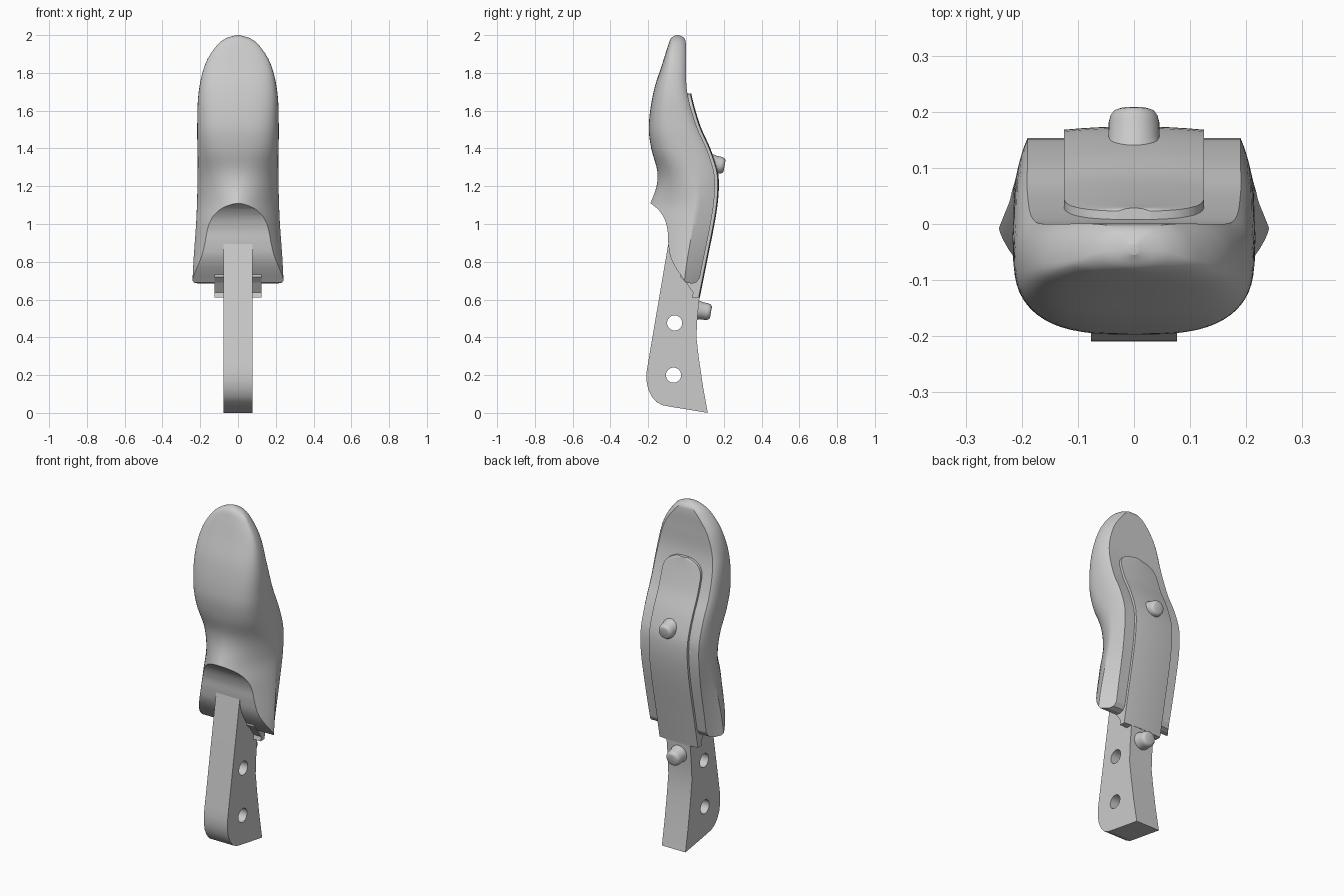
import bpy, bmesh, math
from mathutils import Vector, Matrix

cube = bpy.data.objects.get("Cube")
if cube:
    bpy.data.objects.remove(cube, do_unlink=True)

grey = bpy.data.materials.new("plain_grey")
grey.use_nodes = True
grey.diffuse_color = (0.6, 0.6, 0.6, 1)
grey.node_tree.nodes["Principled BSDF"].inputs["Base Color"].default_value = grey.diffuse_color


def finish(name, bm):
    bmesh.ops.recalc_face_normals(bm, faces=bm.faces)
    mesh = bpy.data.meshes.new(name)
    bm.to_mesh(mesh)
    bm.free()
    obj = bpy.data.objects.new(name, mesh)
    bpy.context.collection.objects.link(obj)
    mesh.materials.append(grey)
    return obj


def activate(obj):
    bpy.ops.object.select_all(action='DESELECT')
    obj.select_set(True)
    bpy.context.view_layer.objects.active = obj


def smooth(obj, degrees=30):
    activate(obj)
    bpy.ops.object.shade_smooth_by_angle(angle=math.radians(degrees))


def subtract(obj, cutter):
    mod = obj.modifiers.new("cut", 'BOOLEAN')
    mod.operation = 'DIFFERENCE'
    mod.solver = 'EXACT'
    mod.object = cutter
    activate(obj)
    bpy.ops.object.modifier_apply(modifier=mod.name)
    bpy.data.objects.remove(cutter, do_unlink=True)


def loft(name, rings):
    """Skin a list of closed rings and cap both ends."""
    bm = bmesh.new()
    rows = [[bm.verts.new(p) for p in ring] for ring in rings]
    n = len(rows[0])
    for a, b in zip(rows, rows[1:]):
        for i in range(n):
            j = (i + 1) % n
            bm.faces.new((a[i], a[j], b[j], b[i]))
    bm.faces.new(rows[0])
    bm.faces.new(rows[-1])
    return finish(name, bm)


def prism(name, outline, half):
    """Extrude a (y, z) outline symmetrically along x."""
    return loft(name, [[(x, y, z) for y, z in outline] for x in (-half, half)])


def curve(points, t):
    """Smooth interpolation of rows whose first entry is the parameter."""
    k = 0
    while k < len(points) - 2 and t > points[k + 1][0]:
        k += 1
    p, q = points[k], points[k + 1]
    o, r = points[max(k - 1, 0)], points[min(k + 2, len(points) - 1)]
    h = q[0] - p[0]
    s = (t - p[0]) / h
    out = []
    for i in range(1, len(p)):
        m = (q[i] - o[i]) / (q[0] - o[0]) * h
        n = (r[i] - p[i]) / (r[0] - p[0]) * h
        out.append((2*s**3 - 3*s*s + 1) * p[i] + (s**3 - 2*s*s + s) * m
                   + (3*s*s - 2*s**3) * q[i] + (s**3 - s*s) * n)
    return out


# Body stations: height, front y, back y, ridge y, half width, back half width, roundness
stations = [
    (.6, -.27, .05, -.02, .245, .18, 1.4),
    (.8, -.25, .09, .005, .236, .186, 1.4),
    (1, -.235, .13, .04, .222, .188, 1.4),
    (1.11, -.188, .147, .06, .217, .19, 1.5),
    (1.2, -.156, .153, .06, .215, .19, 1.8),
    (1.28, -.152, .147, .05, .214, .19, 2.2),
    (1.4, -.184, .108, .01, .215, .19, 2.8),
    (1.52, -.197, .055, -.03, .216, .19, 3),
    (1.7, -.172, .006, -.06, .208, .178, 3),
    (1.85, -.125, 0, -.07, .172, .138, 2.8),
    (1.95, -.093, 0, -.065, .108, .068, 2.4),
    (1.985, -.078, -.01, -.05, .06, .025, 2),
    (2, -.055, -.035, -.045, .008, .004, 2)]


def body_ring(z):
    front, back, ridge, wide, flat, power = curve(stations, z)
    half = []
    for i in range(17):
        a = math.pi / 2 * i / 16
        half.append((wide * math.sin(a) ** (2 / power),
                     ridge + (front - ridge) * max(math.cos(a), 0) ** (2 / power)))
    bulge = min(1, max(0, (z - 1.1) / .3))
    cx = (wide + flat) / 2 + bulge * (wide - flat) * .45
    cy = (ridge + back) / 2 + bulge * (back - ridge) * .2
    for i in range(1, 7):
        t = i / 6
        half.append(((1-t)**2 * wide + 2*t*(1-t) * cx + t*t * flat,
                     (1-t)**2 * ridge + 2*t*(1-t) * cy + t*t * back))
    ring = half + [(-x, y) for x, y in reversed(half[1:])]
    return [(x, y, z) for x, y in ring]


heights = [.6 + 1.3 * i / 52 for i in range(52)]
heights += [2 - .1 * (1 - i / 14) ** 2 for i in range(15)]
body = loft("grip_body", [body_ring(z) for z in heights])

# Concave underside of the body, swept straight across
under = [(.69, .0), (.77, -.055), (.83, -.083), (.9, -.094), (.97, -.098),
         (1.03, -.115), (1.08, -.15), (1.115, -.195)]
arch = [(curve(under, z)[0], z) for z in [.69 + .425 * i / 24 for i in range(25)]]
cutter = prism("arch_cutter", arch + [(-.5, 1.25), (-.5, .4), (.3, .4), (.3, .8),
                                      (.1, .77), (.072, .715), (.058, .693), (.035, .684)], .5)
subtract(body, cutter)
smooth(body)


# Back strap following the rear of the body
def strap_ring(z):
    t = max(0, (z - 1.59) / .1)
    w = .125 * max(1 - t ** 2.4, .03) ** (1 / 2.4)
    y = curve(stations, z)[1]
    outer = [(w * k / 4, y + .021 - .006 * (k / 4) ** 2, z) for k in range(-4, 5)]
    return outer + [(w, y - .02, z), (-w, y - .02, z)]


levels = [.612 + .978 * i / 36 for i in range(36)]
levels += [1.69 - .1 * (1 - i / 12) ** 2 for i in range(13)]
smooth(loft("back_strap", [strap_ring(z) for z in levels]))

# Slanted core joining strap and tongue
prism("strap_core", [(.0, .69), (.055, .612), (.068, .612), (.08, .7), (.07, .85), (-.03, .85), (-.03, .72)], .125)

# Tongue with a rounded heel and two through holes
heel = [(-.208, .22), (-.209, .17), (-.2, .125), (-.182, .087), (-.157, .058), (-.125, .041), (-.09, .034)]
tongue = prism("tongue", [(-.05, 1.12), (-.098, .87), (-.2, .27)] + heel +
               [(.115, 0), (.09, .14), (.068, .29), (.055, .4), (.06, .5), (.072, .62), (.07, .8), (.05, 1.12)], .077)
for y, z in ((-.06, .476), (-.066, .2)):
    circle = [(y + .04 * math.cos(math.tau * i / 40), z + .04 * math.sin(math.tau * i / 40)) for i in range(40)]
    subtract(tongue, prism("hole_cutter", circle, .2))
smooth(tongue, 25)

# Rear pins, turned profiles tipped slightly downward
turned = [(.05, -.03), (.05, .0), (.046, .01), (.045, .04), (.042, .052), (.036, .06), (.028, .063)]
for name, base in (("upper_pin", (0, .142, 1.318)), ("lower_pin", (0, .07, .543))):
    tilt = Matrix.Rotation(math.radians(-100), 4, 'X')
    pin = loft(name, [[Vector(base) + tilt @ Vector((r * math.cos(math.tau * i / 32), r * math.sin(math.tau * i / 32), h))
                       for i in range(32)] for r, h in turned])
    smooth(pin, 40)
